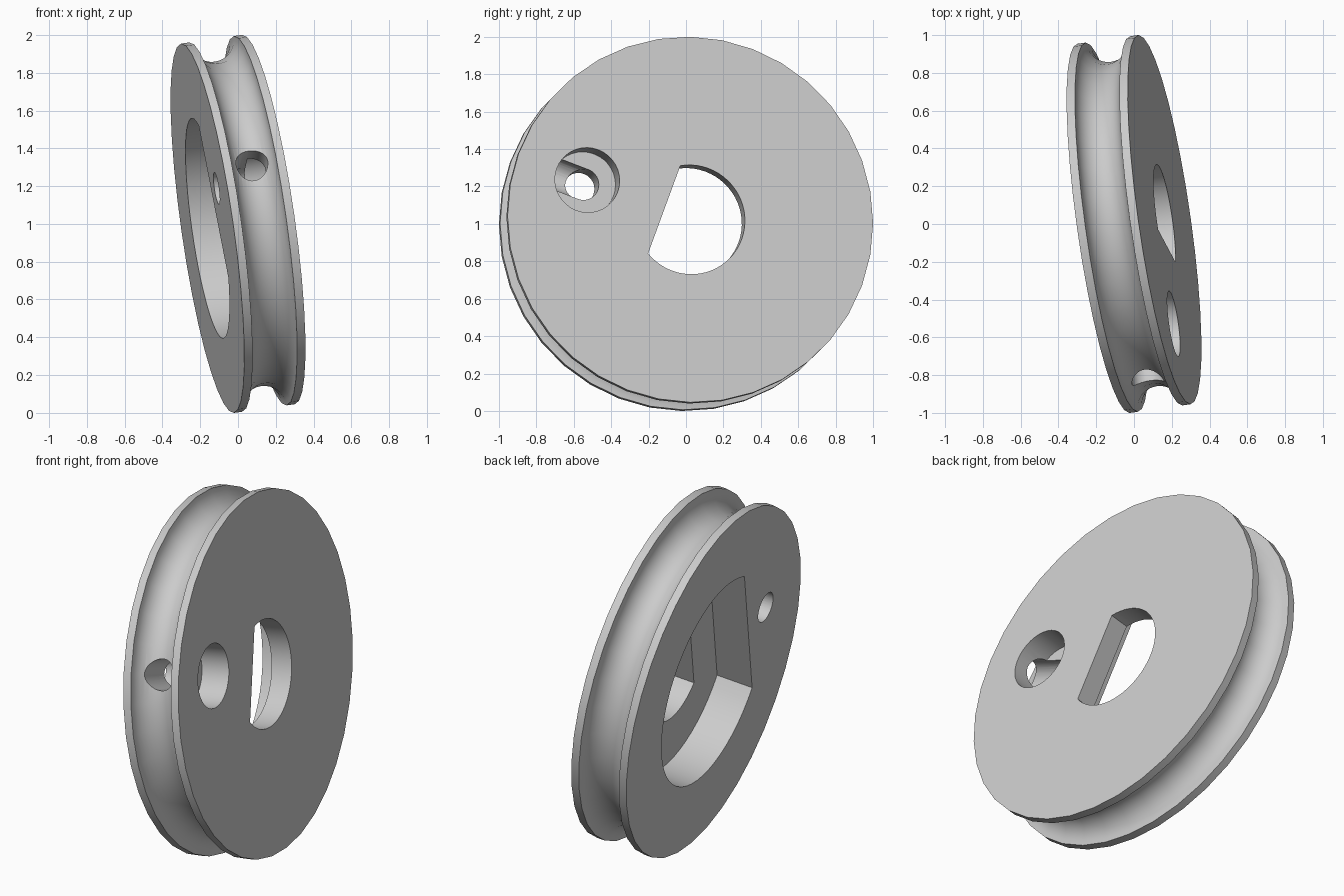
import bpy, bmesh, math
from mathutils import Vector, Matrix

cube = bpy.data.objects.get("Cube")
if cube:
    bpy.data.objects.remove(cube, do_unlink=True)

RADIUS, HALF = 0.987, 0.165      # wheel radius and half thickness
GROOVE = 0.12                    # radius of the rim groove
KEY = math.radians(160)          # direction of flats and side holes
HOLE_DIST, HOLE_R = 0.592, 0.085

# Tilted wheel frame: local z is the axle, local x points to the back
axle = Vector((0.98, 0.14, 0.14)).normalized()
back = Vector((0, 1, 0))
back = (back - axle * back.dot(axle)).normalized()
up = axle.cross(back)
FRAME = Matrix.Translation((0, 0, 1)) @ Matrix((back, up, axle)).transposed().to_4x4()

grey = bpy.data.materials.new("light grey")
grey.use_nodes = True
grey.diffuse_color = (0.6, 0.6, 0.6, 1)
grey.node_tree.nodes["Principled BSDF"].inputs["Base Color"].default_value = (0.6, 0.6, 0.6, 1)


def make_object(name, bm, matrix):
    bmesh.ops.recalc_face_normals(bm, faces=bm.faces)
    bm.transform(matrix)
    mesh = bpy.data.meshes.new(name)
    bm.to_mesh(mesh)
    bm.free()
    mesh.materials.append(grey)
    obj = bpy.data.objects.new(name, mesh)
    bpy.context.collection.objects.link(obj)
    return obj


def loft(name, rings, matrix=FRAME):
    """Skin closed rings of equal length and cap both ends."""
    bm = bmesh.new()
    loops = [[bm.verts.new(p) for p in ring] for ring in rings]
    n = len(loops[0])
    for a, b in zip(loops, loops[1:]):
        for i in range(n):
            j = (i + 1) % n
            bm.faces.new((a[i], a[j], b[j], b[i]))
    bm.faces.new(loops[0][::-1])
    bm.faces.new(loops[-1])
    return make_object(name, bm, matrix)


def circle(r, z, centre=(0, 0), n=36):
    return [(centre[0] + r * math.cos(math.tau * i / n),
             centre[1] + r * math.sin(math.tau * i / n), z) for i in range(n)]


def d_shape(r, flat, z, n=40):
    """Circle with one flat side facing the key direction."""
    half = math.acos(flat / r)
    span = math.tau - 2 * half
    return [(r * math.cos(KEY + half + span * i / n),
             r * math.sin(KEY + half + span * i / n), z) for i in range(n + 1)]


# Grooved wheel body
profile = [(RADIUS, -HALF)]
for i in range(17):
    t = math.pi * i / 16
    profile.append((RADIUS - GROOVE * math.sin(t), -GROOVE * math.cos(t)))
profile.append((RADIUS, HALF))
wheel = loft("grooved_wheel", [circle(r, z) for r, z in profile])

# Cutters: stepped D bore, pin hole with counterbore, radial hole to the groove
spot = (HOLE_DIST * math.cos(KEY), HOLE_DIST * math.sin(KEY))
radial = FRAME @ Matrix.Rotation(KEY, 4, "Z") @ Matrix.Rotation(math.pi / 2, 4, "Y")
cutters = [
    loft("pocket_cutter", [d_shape(0.588, 0.395, z) for z in (-0.4, 0.045)]),
    loft("bore_cutter", [d_shape(0.295, 0.15, z) for z in (-0.1, 0.4)]),
    loft("pin_hole_cutter", [circle(HOLE_R, z, spot) for z in (-0.4, 0.4)]),
    loft("counterbore_cutter", [circle(0.175, z, spot) for z in (0.004, 0.4)]),
    loft("radial_hole_cutter", [circle(HOLE_R, z) for z in (HOLE_DIST, 1.2)], radial),
]

bpy.ops.object.select_all(action="DESELECT")
bpy.context.view_layer.objects.active = wheel
wheel.select_set(True)
for cutter in cutters:
    mod = wheel.modifiers.new(cutter.name, "BOOLEAN")
    mod.operation = "DIFFERENCE"
    mod.solver = "EXACT"
    mod.object = cutter
    bpy.ops.object.modifier_apply(modifier=mod.name)
for cutter in cutters:
    bpy.data.objects.remove(cutter, do_unlink=True)

bpy.ops.object.shade_smooth_by_angle(angle=math.radians(30))
